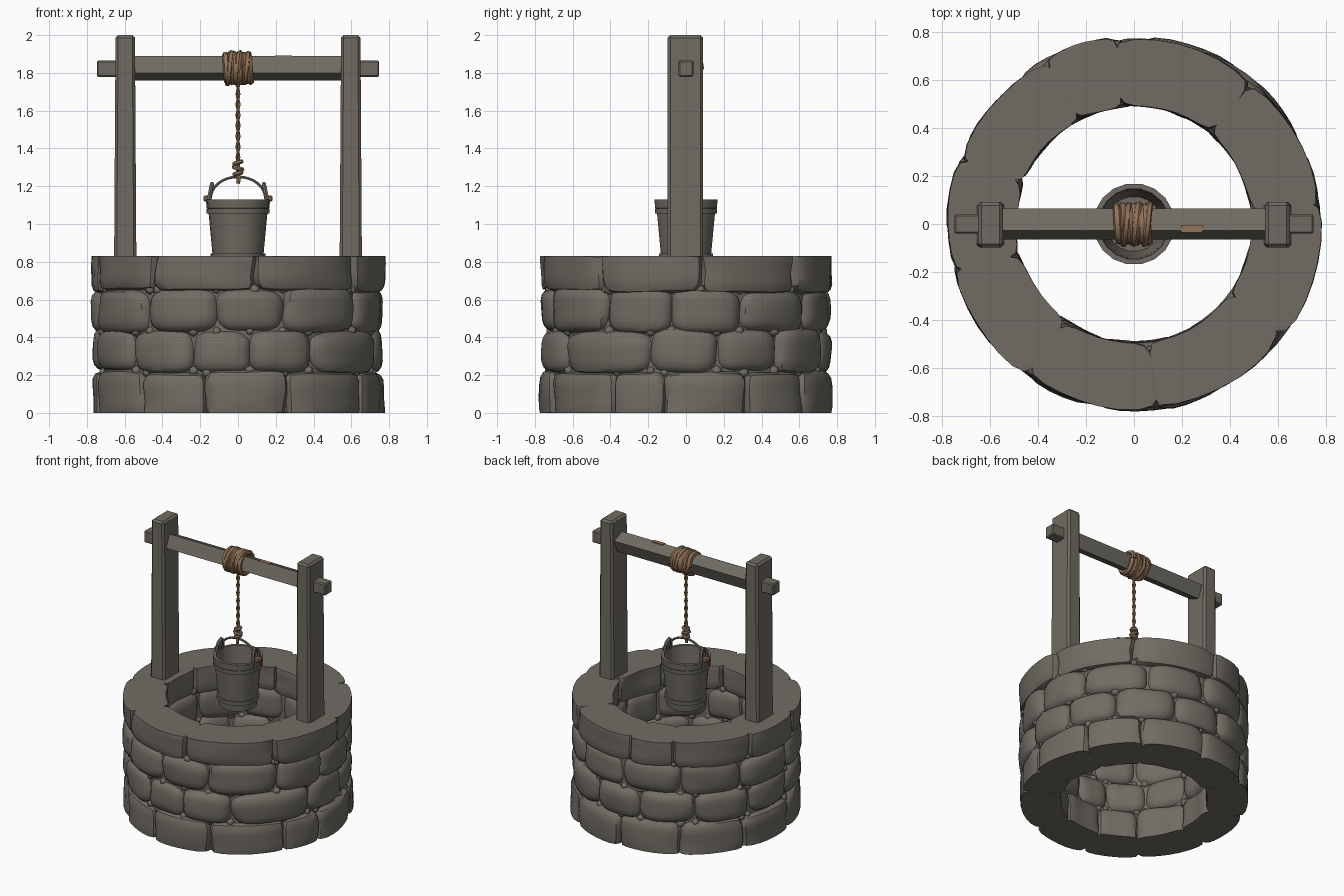
import bpy, bmesh, math, random
from mathutils import Vector, noise

if "Cube" in bpy.data.objects:
    bpy.data.objects.remove(bpy.data.objects["Cube"])

random.seed(4)


def material(name, rgb):
    m = bpy.data.materials.new(name)
    m.diffuse_color = (*rgb, 1)
    m.use_nodes = True
    m.node_tree.nodes["Principled BSDF"].inputs["Base Color"].default_value = m.diffuse_color
    return m


STONE = material("stone_grey", (0.165, 0.152, 0.127))
WOOD = material("weathered_wood", (0.160, 0.148, 0.122))
ROPE = material("rope_brown", (0.29, 0.175, 0.095))


def finish(name, bm, mat, angle=None):
    bmesh.ops.recalc_face_normals(bm, faces=bm.faces[:])
    me = bpy.data.meshes.new(name)
    bm.to_mesh(me)
    bm.free()
    me.materials.append(mat)
    ob = bpy.data.objects.new(name, me)
    bpy.context.collection.objects.link(ob)
    if angle:
        smooth(ob, angle)
    return ob


def smooth(ob, angle):
    bpy.ops.object.select_all(action='DESELECT')
    ob.select_set(True)
    bpy.context.view_layer.objects.active = ob
    bpy.ops.object.shade_smooth_by_angle(angle=math.radians(angle))


def add_stone(bm, a0, a1, z0, z1, r0, r1, p, lo, hi):
    """Pillow-shaped block bent around the well, cut flat at lo and hi."""
    part = bmesh.new()
    bmesh.ops.create_cube(part, size=2)
    bmesh.ops.subdivide_edges(part, edges=part.edges[:], cuts=6, use_grid_fill=True)
    seed = Vector([random.uniform(-50, 50) for _ in range(3)])
    for v in part.verts:
        c = v.co
        k = sum(abs(t) ** p for t in c) ** (-1 / p)
        c = c * k * (1 + 0.07 * noise.noise(c * 0.9 + seed))
        ang = (a0 + a1) / 2 + c.x * (a1 - a0) / 2
        r = (r0 + r1) / 2 + c.y * (r1 - r0) / 2
        z = min(hi, max(lo, (z0 + z1) / 2 + c.z * (z1 - z0) / 2))
        v.co = (r * math.cos(ang), r * math.sin(ang), z)
    me = bpy.data.meshes.new("part")
    part.to_mesh(me)
    part.free()
    bm.from_mesh(me)
    bpy.data.meshes.remove(me)


def lathe(name, profile, sides, mat, angle=None):
    """Closed (r, z) profile turned around the z axis."""
    bm = bmesh.new()
    rings = [[bm.verts.new((r * math.cos(t), r * math.sin(t), z)) for r, z in profile]
             for t in (2 * math.pi * i / sides for i in range(sides))]
    n = len(profile)
    for i in range(sides):
        a, b = rings[i], rings[(i + 1) % sides]
        for j in range(n):
            k = (j + 1) % n
            bm.faces.new((a[j], b[j], b[k], a[k]))
    bmesh.ops.remove_doubles(bm, verts=bm.verts[:], dist=1e-5)
    return finish(name, bm, mat, angle)


def box(name, center, size, mat, bevel=0.0, taper=1.0):
    bm = bmesh.new()
    bmesh.ops.create_cube(bm, size=1)
    for v in bm.verts:
        k = taper if v.co.z > 0 else 1
        v.co = Vector((v.co.x * size[0] * k, v.co.y * size[1], v.co.z * size[2])) + Vector(center)
    if bevel:
        bmesh.ops.bevel(bm, geom=bm.edges[:], offset=bevel, segments=1, affect='EDGES', profile=0.5)
    return finish(name, bm, mat)


def tube(name, points, radius, mat, closed=False):
    cu = bpy.data.curves.new(name, 'CURVE')
    cu.dimensions = '3D'
    cu.bevel_depth = radius
    cu.bevel_resolution = 1
    cu.use_fill_caps = True
    sp = cu.splines.new('POLY')
    sp.points.add(len(points) - 1)
    for q, co in zip(sp.points, points):
        q.co = (*co, 1)
    sp.use_cyclic_u = closed
    cu.materials.append(mat)
    ob = bpy.data.objects.new(name, cu)
    bpy.context.collection.objects.link(ob)
    bpy.ops.object.select_all(action='DESELECT')
    ob.select_set(True)
    bpy.context.view_layer.objects.active = ob
    bpy.ops.object.convert(target='MESH')
    smooth(bpy.context.object, 50)


# Stone courses: joint angles, z range, roundness
TOP = 0.83
courses = [
    ("base_stones", [-132, -103, -70, -30, -9, 25, 54, 88, 122, 156, 190], -0.06, 0.225, 6),
    ("lower_stones", [-138, -109, -85, -59, -15, 13, 40, 72, 100, 130, 160, 190], 0.21, 0.445, 4),
    ("upper_stones", [-130, -99, -71, -34, -6, 23, 57, 90, 122, 155, 190], 0.42, 0.665, 4),
    ("cap_stones", [-126, -83, -36, 6, 50, 96, 118, 160, 195], 0.64, 0.90, 7),
]
pebbles = bmesh.new()
for name, joints, z0, z1, p in courses:
    bm = bmesh.new()
    angles = [math.radians(a) for a in joints]
    for a, b in zip(angles, angles[1:] + [angles[0] + 2 * math.pi]):
        add_stone(bm, a - 0.012, b + 0.012, z0 + random.uniform(-0.012, 0.008),
                  z1 + random.uniform(-0.008, 0.012), 0.49,
                  0.772 + random.uniform(-0.008, 0.01), p, 0, TOP)
    finish(name, bm, STONE, 35)
    # Pebbles wedged where the joints meet the neighbouring courses
    for a in angles:
        for z in (z0 + 0.012, z1 - 0.012):
            if 0.1 < z < 0.7:
                for r in (0.722, 0.535):
                    made = bmesh.ops.create_icosphere(pebbles, subdivisions=1,
                                                      radius=random.uniform(0.022, 0.032))
                    for v in made["verts"]:
                        v.co += Vector((r * math.cos(a), r * math.sin(a), z))
finish("pebbles", pebbles, STONE, 50)
lathe("wall_core", [(0.53, 0.004), (0.725, 0.004), (0.725, 0.80), (0.53, 0.80)], 40, STONE, 30)

# Posts and the squared tenons poking through them
for side, s in (("left", -1), ("right", 1)):
    box(side + "_post", (s * 0.597, -0.003, 1.40), (0.118, 0.188, 1.2), WOOD, 0.014, 0.87)
    box(side + "_tenon", (s * 0.66, 0, 1.822), (0.175, 0.08, 0.085), WOOD, 0.007)

# Eight-sided crossbeam
bm = bmesh.new()
bmesh.ops.create_cone(bm, cap_ends=True, segments=8, radius1=0.07, radius2=0.07, depth=1.12)
for v in bm.verts:
    t = math.atan2(v.co.y, v.co.x)
    t = math.radians(round((math.degrees(t) - 22.5) / 45) * 45 + 22.5)
    v.co = (v.co.z, 0.07 * math.cos(t), 1.825 + 0.07 * math.sin(t))
finish("crossbeam", bm, WOOD)
box("beam_scuff", (0.24, -0.02, 1.889), (0.09, 0.03, 0.006), ROPE)

# Rope wound on the beam: a helix with a second crossing layer
for name, turns, radius, width, thick in (("rope_coil", 6, 0.070, 0.072, 0.019),
                                          ("rope_overwrap", -3, 0.078, 0.066, 0.016)):
    pts = []
    n = abs(turns) * 16
    for i in range(n + 1):
        t = 2 * math.pi * turns * i / n
        rr = radius + random.uniform(-0.003, 0.003)
        pts.append((-width + 2 * width * i / n, rr * math.cos(t), 1.825 + rr * math.sin(t)))
    tube(name, pts, thick, ROPE)

# Two-strand hanging rope
for k in range(2):
    tube("hanging_rope_%d" % (k + 1),
         [(0.006 * math.cos(i * 0.7 + k * math.pi), 0.006 * math.sin(i * 0.7 + k * math.pi),
           1.24 + i * 0.0125) for i in range(43)], 0.007, ROPE)

# Knot
for i, (z, r, tilt) in enumerate(((1.325, 0.018, 0.3), (1.295, 0.022, -0.3), (1.268, 0.018, 0.25))):
    tube("knot_loop_%d" % (i + 1),
         [(r * math.cos(t), r * math.sin(t), z + tilt * r * math.cos(t))
          for t in (j * math.pi / 6 for j in range(12))], 0.012, ROPE, True)
tube("knot_tail", [(0, 0, 1.26), (0.004, -0.012, 1.24), (0, -0.008, 1.215)], 0.011, ROPE)

# Bucket: hollow tapered body and raised hoops
lathe("bucket", [(0.0, 0.765), (0.128, 0.765), (0.158, 1.08), (0.166, 1.085), (0.170, 1.13),
                 (0.148, 1.13), (0.115, 0.80), (0.0, 0.80)], 18, WOOD, 30)
for name, z, r in (("upper_hoop", 1.055, 0.168), ("lower_hoop", 0.815, 0.146)):
    lathe(name, [(r - 0.025, z), (r - 0.002, z), (r, z + 0.028), (r - 0.025, z + 0.028)], 18, WOOD, 30)

# Bucket handle with arched ears and rope lashings
tube("bucket_handle", [(0.145 * math.cos(t), 0, 1.135 + 0.115 * math.sin(t))
                       for t in (j * math.pi / 16 for j in range(17))], 0.008, WOOD)
for side, s in (("left", -1), ("right", 1)):
    tube(side + "_ear", [(s * 0.155, -0.035, 1.08), (s * 0.150, -0.035, 1.15), (s * 0.143, -0.025, 1.19),
                         (s * 0.137, 0, 1.212), (s * 0.143, 0.025, 1.19),
                         (s * 0.150, 0.035, 1.15), (s * 0.155, 0.035, 1.08)], 0.012, WOOD)
    box(side + "_lashing", (s * 0.163, 0, 1.135), (0.04, 0.05, 0.032), ROPE, 0.008)
